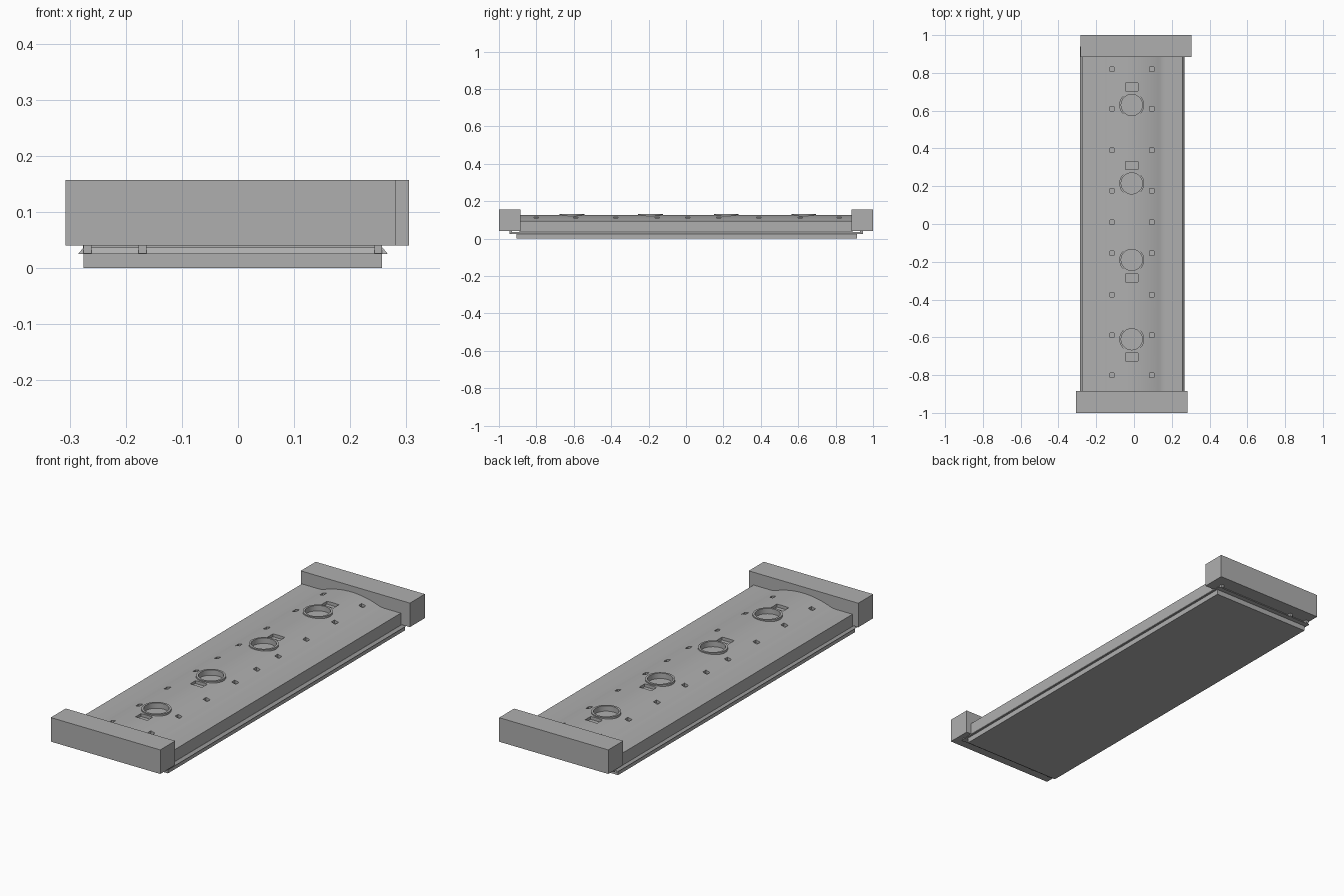
import bpy, bmesh, math

if "Cube" in bpy.data.objects:
    bpy.data.objects.remove(bpy.data.objects["Cube"])

CX = -0.01  # the body sits slightly off centre
HOLES = [(0.63, 1), (0.215, 1), (-0.19, -1), (-0.61, -1)]
BOLT_Y = [0.82, 0.61, 0.39, 0.175, 0.01, -0.155, -0.375, -0.59, -0.80]

grey = bpy.data.materials.new("plain_grey")
grey.diffuse_color = (0.43, 0.43, 0.43, 1)
grey.use_nodes = True
grey.node_tree.nodes["Principled BSDF"].inputs["Base Color"].default_value = grey.diffuse_color


def finish(name, bm):
    bmesh.ops.recalc_face_normals(bm, faces=bm.faces)
    me = bpy.data.meshes.new(name)
    bm.to_mesh(me)
    bm.free()
    me.materials.append(grey)
    ob = bpy.data.objects.new(name, me)
    bpy.context.collection.objects.link(ob)
    return ob


def add_box(bm, x0, x1, y0, y1, z0, z1, inset=0.0):
    """Box whose top may be inset to make a sloped rim."""
    vs = []
    for z, i in ((z0, 0), (z1, inset)):
        for x, y in ((x0 + i, y0 + i), (x1 - i, y0 + i), (x1 - i, y1 - i), (x0 + i, y1 - i)):
            vs.append(bm.verts.new((x, y, z)))
    bm.faces.new(vs[0:4][::-1])
    bm.faces.new(vs[4:8])
    for k in range(4):
        n = (k + 1) % 4
        bm.faces.new((vs[k], vs[n], vs[4 + n], vs[4 + k]))


def box(name, *args, **kw):
    bm = bmesh.new()
    add_box(bm, *args, **kw)
    return finish(name, bm)


def smooth(ob, angle=30):
    bpy.ops.object.select_all(action='DESELECT')
    ob.select_set(True)
    bpy.context.view_layer.objects.active = ob
    bpy.ops.object.shade_smooth_by_angle(angle=math.radians(angle))


# base plate and the sloped lip around it
box("base_plate", -0.275, 0.257, -0.905, 0.915, 0, 0.026)
box("sloped_lip", -0.285, 0.267, -0.94, 0.94, 0.025, 0.037, inset=0.01)

# end blocks, shifted in opposite directions
box("front_block", -0.307, 0.282, -1.0, -0.885, 0.04, 0.157)
box("back_block", -0.282, 0.305, 0.885, 1.0, 0.04, 0.157)

# small pins under the blocks
for end, s in (("front", -1), ("back", 1)):
    bm = bmesh.new()
    for x in (-0.268, -0.17, 0.25):
        add_box(bm, x - 0.007, x + 0.007, s * 0.938 - 0.007, s * 0.938 + 0.007, 0.026, 0.041)
    finish(end + "_pins", bm)


# body cover with a raised crown along the middle
def crown(u):
    return 0.127 - 1.25 * u * u


half = [(0.14 * i / 10, crown(0.14 * i / 10)) for i in range(11)]
half += [(0.15, 0.0985), (0.16, 0.0962), (0.175, 0.095), (0.266, 0.095), (0.266, 0.034)]
profile = [(-u, z) for u, z in half[:0:-1]] + half
bm = bmesh.new()
ring = [bm.verts.new((CX + u, -0.89, z)) for u, z in profile]
face = bm.faces.new(ring)
ext = bmesh.ops.extrude_face_region(bm, geom=[face])
bmesh.ops.translate(bm, vec=(0, 1.78, 0),
                    verts=[g for g in ext["geom"] if isinstance(g, bmesh.types.BMVert)])
body = finish("body_cover", bm)

# pits for ports, slots and bolts
bm = bmesh.new()
for y, s in HOLES:
    start = set(bm.verts)
    bmesh.ops.create_cone(bm, cap_ends=True, segments=40, radius1=0.058, radius2=0.058, depth=0.1)
    bmesh.ops.translate(bm, vec=(CX - 0.002, y, 0.155), verts=[v for v in bm.verts if v not in start])
    c = y + s * 0.095
    add_box(bm, CX - 0.034, CX + 0.03, c - 0.021, c + 0.021, 0.112, 0.2)
for y in BOLT_Y:
    for x in (-0.117, 0.094):
        add_box(bm, x - 0.011, x + 0.011, y - 0.012, y + 0.012, 0.1, 0.2)
cutter = finish("pit_cutter", bm)
cutter.hide_render = True
cutter.hide_viewport = True
cutter.display_type = 'WIRE'
mod = body.modifiers.new("pits", 'BOOLEAN')
mod.operation = 'DIFFERENCE'
mod.object = cutter
mod.solver = 'EXACT'
bpy.context.view_layer.objects.active = body
bpy.ops.object.modifier_apply(modifier="pits")
bpy.data.objects.remove(cutter)
smooth(body, 20)

# raised collars around the ports
N = 40
for k, (y, s) in enumerate(HOLES):
    bm = bmesh.new()
    section = [(0.066, 0.112), (0.066, 0.132), (0.056, 0.132), (0.056, 0.106)]
    rings = [[bm.verts.new((CX - 0.002 + r * math.cos(2 * math.pi * i / N),
                            y + r * math.sin(2 * math.pi * i / N), z)) for i in range(N)]
             for r, z in section]
    for a in range(4):
        p, q = rings[a], rings[(a + 1) % 4]
        for i in range(N):
            j = (i + 1) % N
            bm.faces.new((p[i], p[j], q[j], q[i]))
    smooth(finish("port_collar_%d" % (k + 1), bm))
